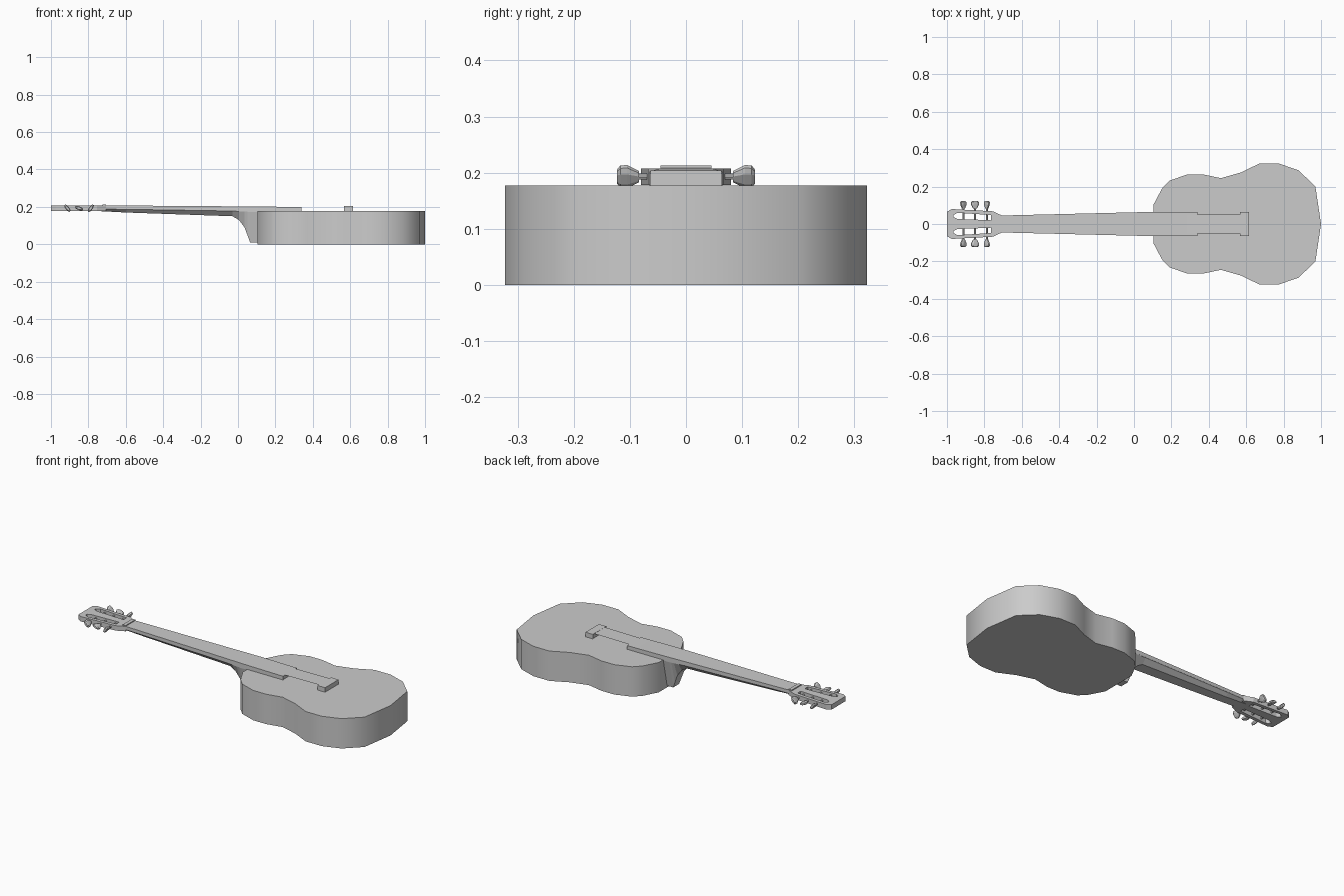
import bpy, bmesh, math
from mathutils import Matrix, Vector

if "Cube" in bpy.data.objects:
    bpy.data.objects.remove(bpy.data.objects["Cube"])


def finish(name, bm, smooth=None):
    bmesh.ops.recalc_face_normals(bm, faces=bm.faces)
    me = bpy.data.meshes.new(name)
    bm.to_mesh(me)
    bm.free()
    ob = bpy.data.objects.new(name, me)
    bpy.context.collection.objects.link(ob)
    if smooth:
        bpy.ops.object.select_all(action='DESELECT')
        ob.select_set(True)
        bpy.context.view_layer.objects.active = ob
        bpy.ops.object.shade_smooth_by_angle(angle=math.radians(smooth))
    return ob


def mirrored(half):
    """Close a half outline (y >= 0) by mirroring it across the x axis."""
    return half + [(x, -y) for x, y in reversed(half) if y > 1e-6]


def loft(name, rings, smooth=None):
    bm = bmesh.new()
    loops = [[bm.verts.new(p) for p in r] for r in rings]
    n = len(loops[0])
    for a, b in zip(loops, loops[1:]):
        for i in range(n):
            j = (i + 1) % n
            bm.faces.new((a[i], a[j], b[j], b[i]))
    bm.faces.new(loops[0])
    bm.faces.new(loops[-1])
    return finish(name, bm, smooth)


def prism(name, outline, z0, z1, smooth=None):
    return loft(name, [[(x, y, z) for x, y in outline] for z in (z0, z1)], smooth)


def box(name, x0, x1, y0, y1, z0, z1):
    return prism(name, [(x0, y0), (x1, y0), (x1, y1), (x0, y1)], z0, z1)


def sheet(name, points):
    bm = bmesh.new()
    bm.faces.new([bm.verts.new(p) for p in points])
    return finish(name, bm)


# Body: waisted outline, flat top and back
body = [(0.105, 0.105), (0.15, 0.19), (0.19, 0.232), (0.285, 0.265), (0.37, 0.265),
        (0.465, 0.245), (0.57, 0.275), (0.67, 0.323), (0.775, 0.323), (0.88, 0.287),
        (0.97, 0.2), (1.0, 0)]
prism("body", mirrored(body), 0, 0.177, 40)

# Soundhole disc, lying on the top
hole = [(0.335, 0.058), (0.405, 0.113), (0.52, 0.113), (0.57, 0.058)]
sheet("soundhole", [(x, y, 0.1785) for x, y in mirrored(hole)])

# Fingerboard, widening and dropping slightly toward the body
loft("fingerboard", [[(x, -w, b), (x, w, b), (x, w, t), (x, -w, t)] for x, w, b, t in
                     ((-0.72, 0.045, 0.19, 0.208), (0.105, 0.065, 0.177, 0.202),
                      (0.34, 0.065, 0.177, 0.199))])

# Neck with faceted back, flowing into the heel
# x, half width, shoulder z, back z, back half width
neck = [(-0.735, 0.045, 0.188, 0.177, 0.028), (-0.6, 0.047, 0.187, 0.170, 0.028),
        (-0.03, 0.061, 0.178, 0.150, 0.034), (0.005, 0.062, 0.176, 0.130, 0.033),
        (0.035, 0.063, 0.175, 0.090, 0.031), (0.052, 0.063, 0.174, 0.045, 0.029),
        (0.065, 0.063, 0.173, 0.010, 0.027), (0.106, 0.063, 0.173, 0.010, 0.027)]
loft("neck", [[(x, -w, 0.195), (x, w, 0.195), (x, w, s), (x, n, b), (x, -n, b), (x, -w, s)]
              for x, w, s, b, n in neck])

# Slotted headstock
head = [(-1.0, 0.065), (-0.975, 0.08), (-0.755, 0.068), (-0.705, 0.045)]
headstock = prism("headstock", mirrored(head), 0.178, 0.207)
for s in (-1, 1):
    slot = [(-0.965, s * 0.047), (-0.945, s * 0.06), (-0.765, s * 0.048),
            (-0.765, s * 0.02), (-0.945, s * 0.027), (-0.965, s * 0.037)]
    cutter = prism("slot_cutter", slot, 0.1, 0.3)
    cutter.hide_render = True
    cutter.hide_set(True)
    mod = headstock.modifiers.new("slot", 'BOOLEAN')
    mod.operation = 'DIFFERENCE'
    mod.solver = 'EXACT'
    mod.object = cutter

# Tuners: roller across the slot, shaft and a flared tilted knob
for s in (-1, 1):
    for x, tilt in ((-0.912, 50), (-0.85, 20), (-0.787, -55)):
        base = Vector((x, 0, 0.193))
        rot = Matrix.Rotation(math.radians(tilt), 3, 'Y')

        def ring(y, a, b):
            return [base + rot @ Vector((u * a, s * y, v * b)) for u, v in
                    ((-1, -0.5), (-0.5, -1), (0.5, -1), (1, -0.5),
                     (1, 0.5), (0.5, 1), (-0.5, 1), (-1, 0.5))]

        loft("tuner_roller", [ring(0.018, 0.005, 0.005), ring(0.09, 0.005, 0.005)])
        loft("tuner_knob", [ring(0.084, 0.010, 0.007), ring(0.105, 0.022, 0.009),
                            ring(0.117, 0.021, 0.009), ring(0.123, 0.013, 0.006)])

# Nut, bridge and the flat string band between fingerboard and bridge
box("nut", -0.725, -0.705, -0.045, 0.045, 0.19, 0.213)
box("bridge", 0.567, 0.615, -0.063, 0.063, 0.176, 0.204)
sheet("string_band", [(0.28, -0.05, 0.2005), (0.28, 0.05, 0.2005),
                      (0.575, 0.05, 0.203), (0.575, -0.05, 0.203)])
